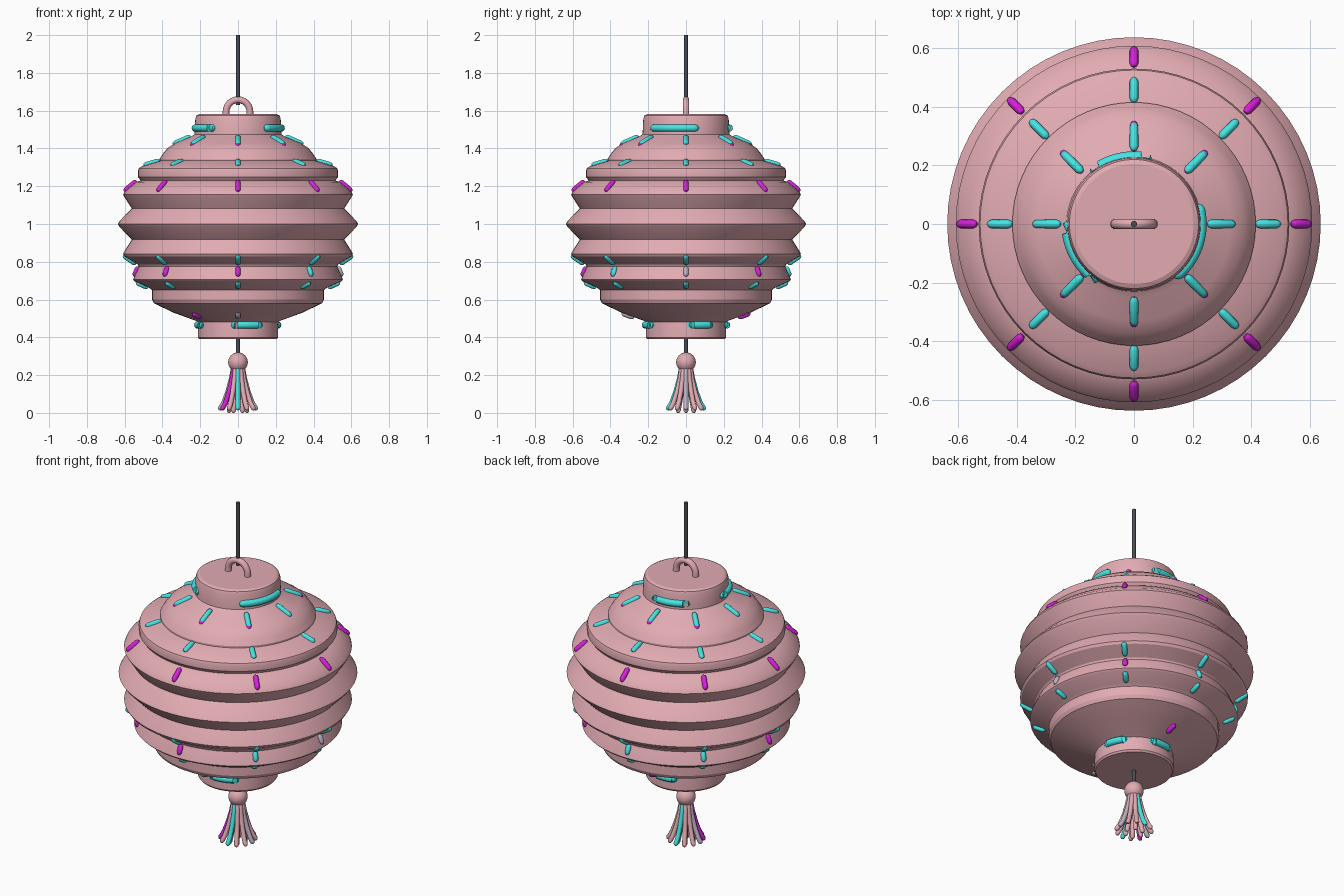
import bpy, math
from math import cos, sin, radians

if "Cube" in bpy.data.objects:
    bpy.data.objects.remove(bpy.data.objects["Cube"])


def mat(name, c):
    m = bpy.data.materials.new(name)
    m.diffuse_color = (*c, 1)
    m.use_nodes = True
    m.node_tree.nodes["Principled BSDF"].inputs["Base Color"].default_value = m.diffuse_color
    return m


PINK = mat("dusty pink", (0.76, 0.41, 0.45))
TEAL = mat("teal", (0.06, 0.78, 0.77))
MAGENTA = mat("magenta", (0.68, 0.015, 0.70))
LILAC = mat("pale lilac", (0.50, 0.45, 0.55))
DARK = mat("charcoal", (0.07, 0.075, 0.085))


def smooth(ob, angle=25):
    bpy.ops.object.select_all(action='DESELECT')
    ob.select_set(True)
    bpy.context.view_layer.objects.active = ob
    bpy.ops.object.shade_smooth_by_angle(angle=radians(angle))


def lathe(name, prof, m, n=64):
    verts, faces = [], []
    for r, z in prof:
        verts += [(r * cos(2 * math.pi * i / n), r * sin(2 * math.pi * i / n), z) for i in range(n)]
    for k in range(len(prof) - 1):
        for i in range(n):
            j = (i + 1) % n
            faces.append((k * n + j, k * n + i, (k + 1) * n + i, (k + 1) * n + j))
    last = (len(prof) - 1) * n
    faces.append(tuple(range(n)))
    faces.append(tuple(last + i for i in reversed(range(n))))
    me = bpy.data.meshes.new(name)
    me.from_pydata(verts, [], faces)
    me.materials.append(m)
    ob = bpy.data.objects.new(name, me)
    bpy.context.collection.objects.link(ob)
    smooth(ob)
    return ob


def tubes(name, paths, radius, m, rounded=True):
    """One mesh of round tubes following the paths, with rounded ends."""
    cu = bpy.data.curves.new(name, 'CURVE')
    cu.dimensions = '3D'
    cu.bevel_depth = radius
    cu.bevel_resolution = 3
    cu.use_fill_caps = True
    for p in paths:
        pts = [(q, 1.0) for q in p]
        if rounded:
            def toward(a, b, d):
                l = math.dist(a, b)
                return tuple(u + (v - u) * d / l for u, v in zip(a, b))
            a = [(p[0], 0.3), (toward(p[0], p[1], radius * .35), .75), (toward(p[0], p[1], radius), 1)]
            b = [(toward(p[-1], p[-2], radius), 1), (toward(p[-1], p[-2], radius * .35), .75), (p[-1], 0.3)]
            pts = a + pts[1:-1] + b
        sp = cu.splines.new('POLY')
        sp.points.add(len(pts) - 1)
        for s, (q, r) in zip(sp.points, pts):
            s.co = (*q, 1)
            s.radius = r
    tmp = bpy.data.objects.new(name + "_path", cu)
    bpy.context.collection.objects.link(tmp)
    bpy.context.view_layer.update()
    me = bpy.data.meshes.new_from_object(tmp.evaluated_get(bpy.context.evaluated_depsgraph_get()))
    bpy.data.objects.remove(tmp)
    me.name = name
    me.materials.clear()
    me.materials.append(m)
    ob = bpy.data.objects.new(name, me)
    bpy.context.collection.objects.link(ob)
    smooth(ob, 50)
    return ob


def polar(r, deg, z):
    return (r * cos(radians(deg)), r * sin(radians(deg)), z)


# pleated lantern body with top and bottom collars
lathe("lantern_body", [
    (0.205, 1.582), (0.22, 1.575), (0.226, 1.558), (0.23, 1.475), (0.25, 1.462),
    (0.33, 1.43), (0.375, 1.40), (0.395, 1.375), (0.415, 1.345), (0.415, 1.335),
    (0.505, 1.308), (0.525, 1.295), (0.53, 1.28), (0.53, 1.25), (0.515, 1.23),
    (0.54, 1.222), (0.60, 1.172), (0.608, 1.155), (0.60, 1.14), (0.562, 1.082),
    (0.625, 1.018), (0.637, 1.0), (0.625, 0.982), (0.562, 0.918),
    (0.60, 0.858), (0.608, 0.842), (0.60, 0.828), (0.53, 0.785), (0.525, 0.775),
    (0.55, 0.72), (0.555, 0.705), (0.545, 0.695), (0.47, 0.662), (0.455, 0.65),
    (0.455, 0.60), (0.445, 0.58), (0.34, 0.53), (0.23, 0.49), (0.21, 0.48),
    (0.213, 0.42), (0.213, 0.40), (0.205, 0.39)], PINK)

# hanging loop and cords
tubes("top_loop", [[(0.063 * cos(t * math.pi / 12), 0, 1.595 + 0.063 * sin(t * math.pi / 12))
                    if 0 <= t <= 12 else (0.063 if t < 0 else -0.063, 0, 1.56)
                    for t in range(-1, 14)]], 0.018, PINK, False)
tubes("hanging_cord", [[(0, 0, 1.63), (0, 0, 2.0)]], 0.011, DARK, False)
tubes("tassel_cord", [[(0, 0, 0.40), (0, 0, 0.28)]], 0.011, DARK, False)

# short dashes on the pleats: (r, z) start, (r, z) end, colour
ANGLES = range(0, 360, 45)
ROWS = [
    ("shoulder", (0.25, 1.464), (0.345, 1.422), TEAL, ANGLES),
    ("shoulder_under", (0.245, 1.459), (0.35, 1.414), MAGENTA, (45, 135, 225, 315, 90, 270)),
    ("upper_pleat", (0.415, 1.336), (0.50, 1.310), TEAL, ANGLES),
    ("third_pleat", (0.537, 1.229), (0.603, 1.173), MAGENTA, ANGLES),
    ("under_pleat", (0.608, 0.835), (0.54, 0.788), TEAL, ANGLES),
    ("lower_pleat_teal", (0.528, 0.775), (0.55, 0.722), TEAL, (90, 135, 315)),
    ("lower_pleat_lilac", (0.528, 0.775), (0.55, 0.722), LILAC, (0,)),
    ("lower_pleat_magenta", (0.528, 0.775), (0.55, 0.722), MAGENTA, (45, 180, 225, 270)),
    ("lower_underside", (0.54, 0.692), (0.475, 0.663), TEAL, ANGLES),
    ("base_slope_magenta", (0.34, 0.528), (0.275, 0.504), MAGENTA, (90, 225)),
    ("base_slope_lilac", (0.34, 0.528), (0.275, 0.504), LILAC, (270,)),
]
for name, (r0, z0), (r1, z1), m, angs in ROWS:
    tubes(name + "_dashes", [[polar(r0, a, z0), polar(r1, a, z1)] for a in angs], 0.0145, m)


# curved bars on the collars
def arc(r, z, a0, a1, n=12):
    return [polar(r, a0 + (a1 - a0) * i / n, z) for i in range(n + 1)]


tubes("top_collar_bars", [arc(0.228, 1.508, *a) for a in ((75, 130), (178, 238), (-53, 17))], 0.02, TEAL)
tubes("bottom_collar_bars", [arc(0.214, 0.465, *a) for a in ((-98, -54), (5, 40), (75, 112), (182, 208))], 0.02, TEAL)

# tassel bead
bpy.ops.mesh.primitive_uv_sphere_add(segments=24, ring_count=16, radius=0.052, location=(0, 0, 0.268))
bead = bpy.context.object
bead.name = "tassel_bead"
bead.data.materials.append(PINK)
smooth(bead, 60)


# tassel strands, flaring outward
def strand(a, s, low):
    return [polar(r * s, a, z) for r, z in ((0.024, 0.245), (0.036, 0.18), (0.055, 0.11), (0.078, 0.05), (0.1, low))]


STRANDS = {270: TEAL, 90: TEAL, 0: LILAC, 180: LILAC, 210: MAGENTA}
for m in (PINK, TEAL, LILAC, MAGENTA):
    paths = [strand(a, 1.0, 0.015) for a in range(0, 360, 30) if STRANDS.get(a, PINK) == m]
    if m == PINK:
        paths += [strand(a, 0.5, 0.0) for a in range(0, 360, 60)]
    tubes("tassel_strands_" + m.name.replace(" ", "_"), paths, 0.013, m)
